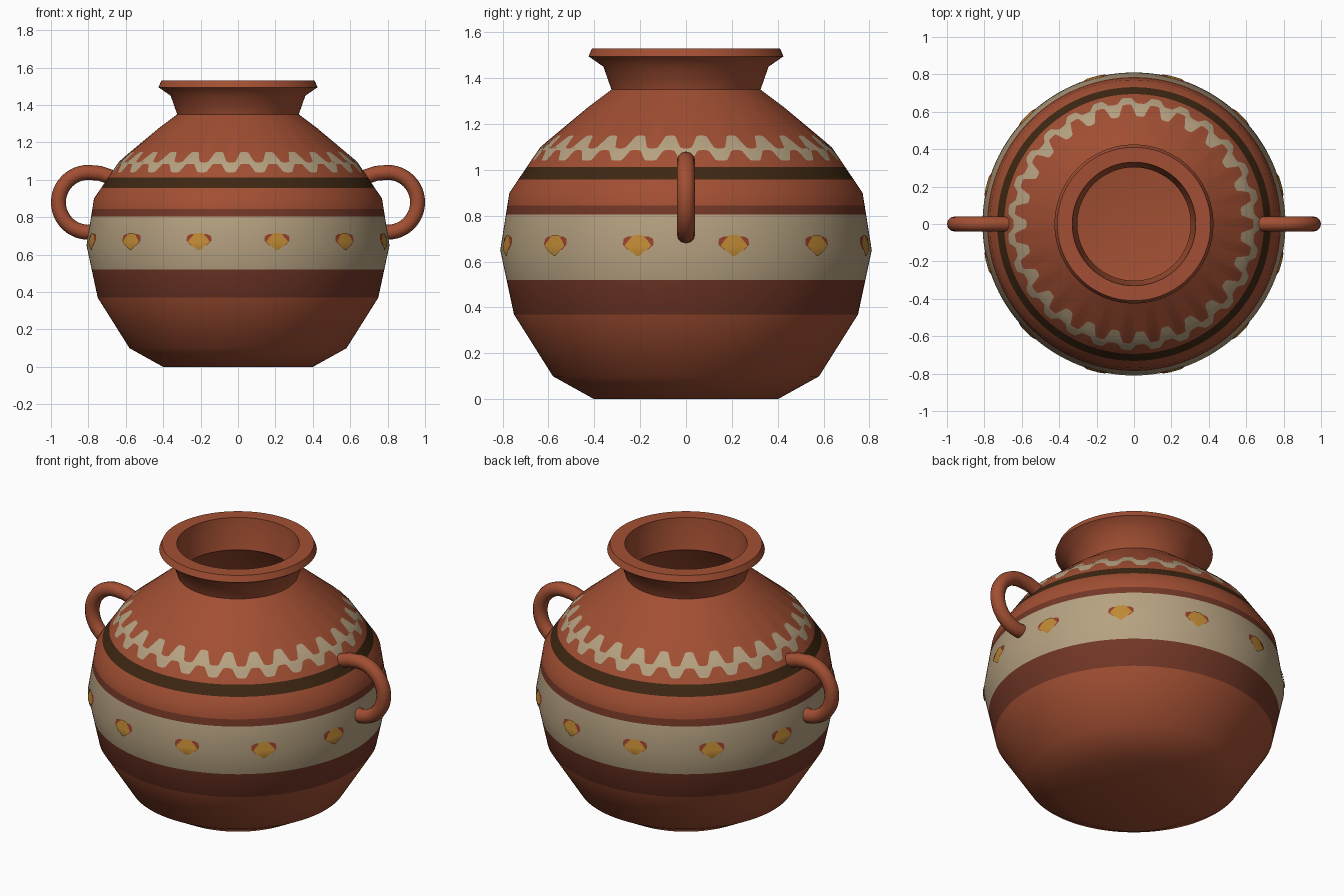
import bpy, bmesh
from math import sin, cos, pi, radians

cube = bpy.data.objects.get("Cube")
if cube:
    bpy.data.objects.remove(cube, do_unlink=True)


def material(name, rgb):
    m = bpy.data.materials.new(name)
    m.use_nodes = True
    m.diffuse_color = (*rgb, 1)
    m.node_tree.nodes["Principled BSDF"].inputs["Base Color"].default_value = (*rgb, 1)
    return m


CLAY, CREAM, RUST, BROWN, MUSTARD, RED = range(6)
mats = [
    material("terracotta", (0.36, 0.078, 0.033)),
    material("cream", (0.47, 0.36, 0.22)),
    material("dark rust", (0.17, 0.038, 0.02)),
    material("dark brown", (0.048, 0.02, 0.006)),
    material("mustard", (0.52, 0.25, 0.035)),
    material("petal red", (0.30, 0.05, 0.024)),
]

# Outer wall profile: (radius, height)
WALL = [(0.40, 0), (0.58, 0.10), (0.75, 0.37), (0.81, 0.65), (0.77, 0.90),
        (0.635, 1.10), (0.425, 1.275), (0.325, 1.35), (0.36, 1.45)]
TEETH = 27
SEGMENTS = TEETH * 12


def radius_at(z):
    for (r0, z0), (r1, z1) in zip(WALL, WALL[1:]):
        if z <= z1:
            return r0 + (r1 - r0) * (z - z0) / (z1 - z0)
    return WALL[-1][0]


def finish(bm, name):
    bmesh.ops.recalc_face_normals(bm, faces=bm.faces)
    mesh = bpy.data.meshes.new(name)
    bm.to_mesh(mesh)
    bm.free()
    for m in mats:
        mesh.materials.append(m)
    ob = bpy.data.objects.new(name, mesh)
    bpy.context.collection.objects.link(ob)
    bpy.ops.object.select_all(action='DESELECT')
    ob.select_set(True)
    bpy.context.view_layer.objects.active = ob
    bpy.ops.object.shade_smooth_by_angle(angle=radians(40))
    return ob


# Pot body: stacked rings, each ring gives the colour of the band above it
def level(z):
    return lambda a: (radius_at(z), z)


def fixed(r, z):
    return lambda a: (r, z)


def wavy(base, height):
    def ring(a):
        w = max(-1, min(1, 1.7 * sin(TEETH * a)))
        z = base + height * w
        return radius_at(z), z
    return ring


rings = [
    (level(0), CLAY), (level(0.10), CLAY), (level(0.37), RUST),
    (level(0.52), CREAM), (level(0.65), CREAM), (level(0.805), RUST),
    (level(0.845), CLAY), (level(0.90), CLAY), (level(0.957), BROWN),
    (level(1.012), CLAY), (wavy(1.063, 0.023), CREAM), (wavy(1.095, 0.025), CREAM),
    (wavy(1.122, 0.028), CLAY), (level(1.275), CLAY), (level(1.35), CLAY),
    (level(1.45), CLAY),
]
# Rim, inner neck, inner wall and floor
rings += [(fixed(r, z), CLAY) for r, z in [
    (0.425, 1.495), (0.41, 1.53), (0.33, 1.53), (0.325, 1.46), (0.303, 1.35)]]
rings += [(fixed(r - 0.022, max(z, 0.03)), CLAY) for r, z in reversed(WALL[:7])]

bm = bmesh.new()
loops = []
for ring, _ in rings:
    loop = []
    for i in range(SEGMENTS):
        a = 2 * pi * i / SEGMENTS
        r, z = ring(a)
        loop.append(bm.verts.new((r * sin(a), -r * cos(a), z)))
    loops.append(loop)
for k in range(len(loops) - 1):
    low, high = loops[k], loops[k + 1]
    for i in range(SEGMENTS):
        j = (i + 1) % SEGMENTS
        f = bm.faces.new((low[i], low[j], high[j], high[i]))
        f.material_index = rings[k][1]
bm.faces.new(loops[0])
bm.faces.new(loops[-1])
finish(bm, "pot_body")


# Flower motifs: thin curved plates around the belly, rows of (height, half width)
def motif(name, rows, lift, colour):
    bm = bmesh.new()
    for n in range(12):
        centre = radians(15 + 30 * n)
        grid = []
        for z, half in rows:
            r = radius_at(z) + lift
            angles = [centre + s * half / r for s in (-1, -0.5, 0, 0.5, 1)]
            grid.append([bm.verts.new((r * sin(a), -r * cos(a), z)) for a in angles])
        for low, high in zip(grid, grid[1:]):
            for i in range(4):
                f = bm.faces.new((low[i], low[i + 1], high[i + 1], high[i]))
                f.material_index = colour
    finish(bm, name)


motif("flower_side_petals",
      [(0.65, 0.045), (0.675, 0.07), (0.70, 0.066), (0.71, 0.045)], 0.003, RED)
motif("flower_centres",
      [(0.625, 0.006), (0.65, 0.04), (0.67, 0.06), (0.69, 0.045), (0.716, 0.02)],
      0.006, MUSTARD)


# Handles: round tube along a half circle, with ends running into the wall
def handle(name, side):
    arc = [radians(90 - 7.5 * i) for i in range(25)]
    path = [(0.68, 1.015), (0.74, 1.035)]
    path += [(0.80 + 0.16 * cos(a), 0.88 + 0.16 * sin(a)) for a in arc]
    path += [(0.765, 0.728)]
    curve = bpy.data.curves.new(name, 'CURVE')
    curve.dimensions = '3D'
    curve.bevel_depth = 0.04
    curve.bevel_resolution = 4
    curve.use_fill_caps = True
    spline = curve.splines.new('POLY')
    spline.points.add(len(path) - 1)
    for p, (x, z) in zip(spline.points, path):
        p.co = (side * x, 0, z, 1)
    spline.use_smooth = True
    curve.materials.append(mats[CLAY])
    ob = bpy.data.objects.new(name, curve)
    bpy.context.collection.objects.link(ob)
    bpy.ops.object.select_all(action='DESELECT')
    ob.select_set(True)
    bpy.context.view_layer.objects.active = ob
    bpy.ops.object.convert(target='MESH')


handle("left_handle", 1)
handle("right_handle", -1)
